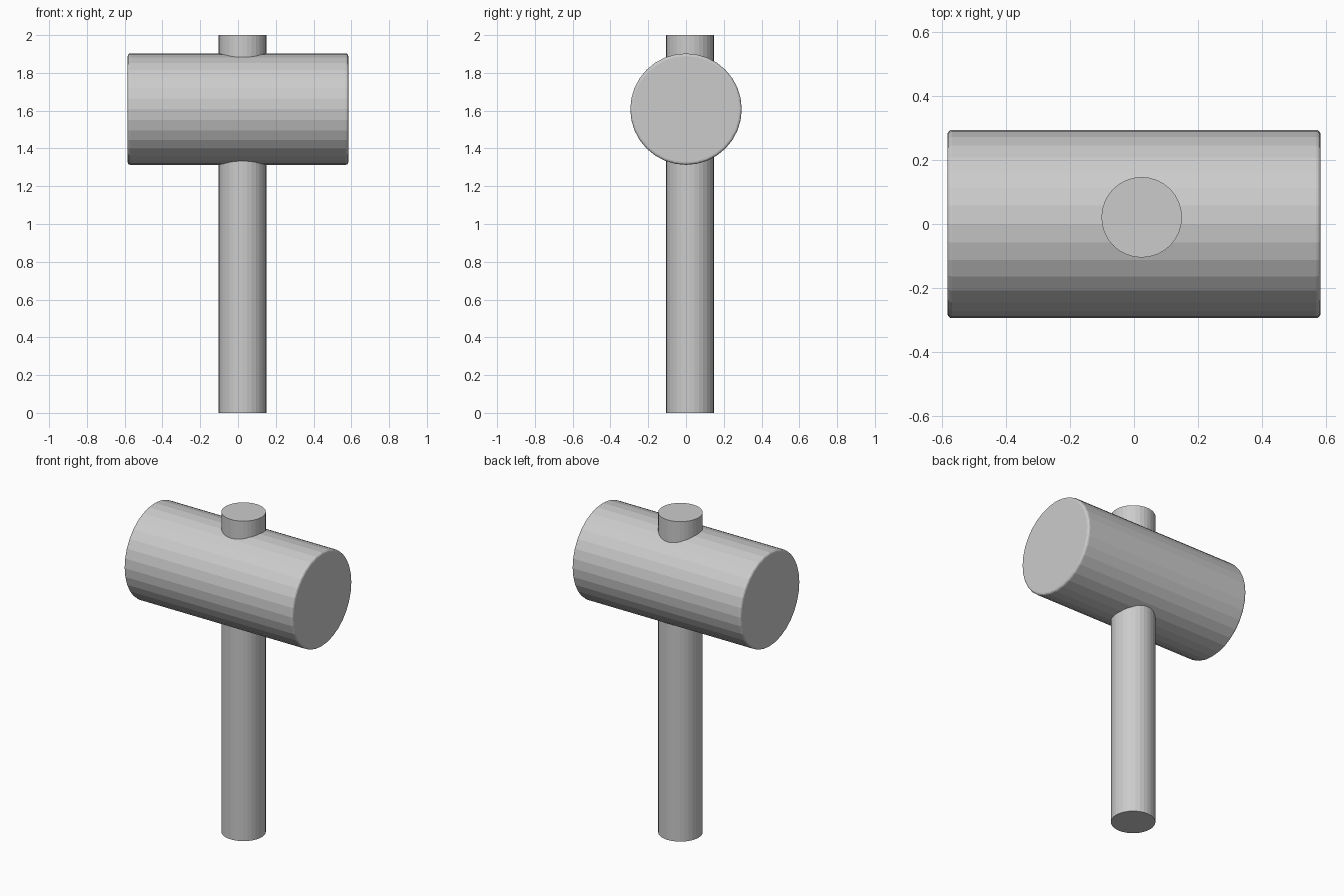
import bpy
from math import radians

if "Cube" in bpy.data.objects:
    bpy.data.objects.remove(bpy.data.objects["Cube"])


def cylinder(name, radius, depth, location, rotation=(0, 0, 0)):
    bpy.ops.mesh.primitive_cylinder_add(vertices=32, radius=radius, depth=depth,
                                        location=location, rotation=rotation)
    obj = bpy.context.object
    obj.name = name
    return obj


# Handle: slightly off-centre, passing right through the head
cylinder("handle", 0.126, 2.0, (0.024, 0.021, 1.0))

# Mallet head: lies along x, with softened end rims
head = cylinder("mallet_head", 0.295, 1.168, (0, 0, 1.608), (0, radians(90), 0))
bevel = head.modifiers.new("rim_bevel", 'BEVEL')
bevel.width = 0.014
bevel.segments = 3
bevel.limit_method = 'ANGLE'
bevel.angle_limit = radians(40)
